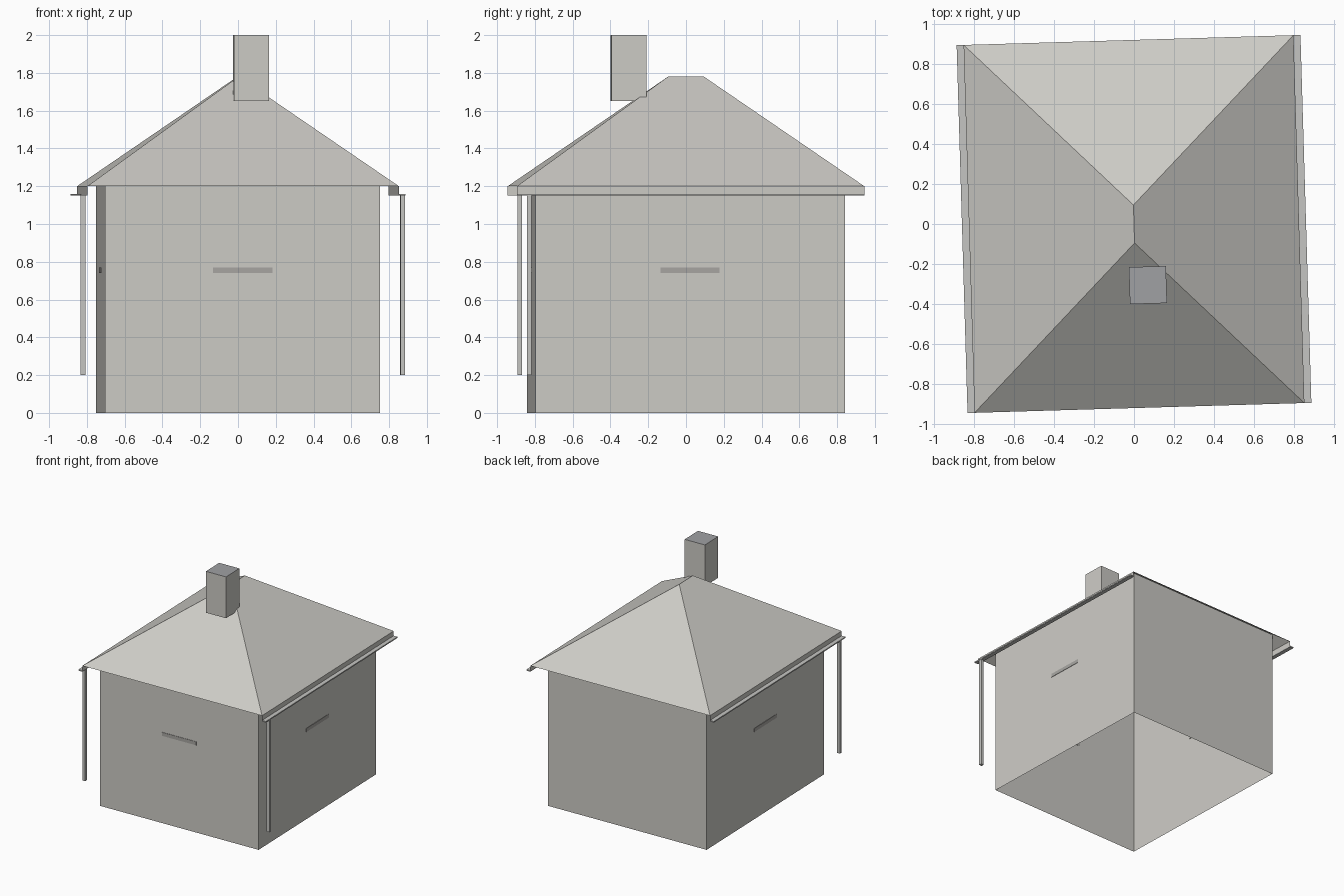
import bpy, bmesh
from math import radians
from mathutils import Matrix

cube = bpy.data.objects.get("Cube")
if cube:
    bpy.data.objects.remove(cube, do_unlink=True)

TURN = Matrix.Rotation(radians(1.7), 4, 'Z')   # whole house sits slightly turned
WALL_X, WALL_Y = 0.728, 0.82
EAVE_X, EAVE_Y, EAVE_Z = 0.825, 0.92, 1.2
RIDGE_Y, RIDGE_Z = 0.095, 1.78
WALL_TOP = 1.265


def material(name, colour):
    m = bpy.data.materials.new(name)
    m.use_nodes = True
    m.diffuse_color = (*colour, 1)
    m.node_tree.nodes["Principled BSDF"].inputs["Base Color"].default_value = (*colour, 1)
    return m


warm_grey = material("warm_grey", (0.61, 0.60, 0.565))
mid_grey = material("mid_grey", (0.39, 0.38, 0.36))
cool_grey = material("cool_grey", (0.35, 0.355, 0.37))
pipe_grey = material("pipe_grey", (0.56, 0.56, 0.54))


def finish(name, bm, *mats):
    mesh = bpy.data.meshes.new(name)
    bm.transform(TURN)
    bm.to_mesh(mesh)
    bm.free()
    for m in mats:
        mesh.materials.append(m)
    obj = bpy.data.objects.new(name, mesh)
    bpy.context.collection.objects.link(obj)
    return obj


def box_mesh(x, y, z):
    """Box from (min, max) pairs."""
    bm = bmesh.new()
    bmesh.ops.create_cube(bm, size=1)
    for v in bm.verts:
        v.co = [r[0] if c < 0 else r[1] for c, r in zip(v.co, (x, y, z))]
    return bm


# Walls: open at the bottom and under the roof
bm = box_mesh((-WALL_X, WALL_X), (-WALL_Y, WALL_Y), (0, WALL_TOP))
bm.normal_update()
bmesh.ops.delete(bm, geom=[f for f in bm.faces if abs(f.normal.z) > 0.5],
                 context='FACES_ONLY')
finish("walls", bm, warm_grey)

# Hipped roof shell with a hanging fascia on each long side
bm = bmesh.new()
ridge = {s: bm.verts.new((0, s * RIDGE_Y, RIDGE_Z)) for s in (-1, 1)}
eave = {(i, j): bm.verts.new((i * EAVE_X, j * EAVE_Y, EAVE_Z))
        for i in (-1, 1) for j in (-1, 1)}
for s in (-1, 1):
    bm.faces.new((eave[-s, s], ridge[s], eave[s, s])).normal_update()
    bm.faces.new((eave[s, -s], eave[s, s], ridge[s], ridge[-s]))
for f in bm.faces:
    f.normal_update()
    if f.normal.z < 0:
        f.normal_flip()
for s in (-1, 1):
    low = [bm.verts.new((s * EAVE_X, j * EAVE_Y, EAVE_Z - 0.05)) for j in (-s, s)]
    bm.faces.new((low[0], low[1], eave[s, s], eave[s, -s]))
finish("roof", bm, warm_grey)

# Chimney with a cool grey top
bm = box_mesh((-0.032, 0.153), (-0.4, -0.215), (1.65, 2.0))
bm.normal_update()
for f in bm.faces:
    f.material_index = 1 if f.normal.z > 0.5 else 0
finish("chimney", bm, warm_grey, cool_grey)

# Gutters, downpipes and wall bars on both long sides
for side, s in (("left", 1), ("right", -1)):
    def span(a, b):
        return tuple(sorted((s * a, s * b)))
    finish(side + "_gutter", box_mesh(span(EAVE_X, 0.86), (-EAVE_Y, EAVE_Y),
                                      (1.15, 1.16)), pipe_grey)
    finish(side + "_downpipe", box_mesh(span(0.834, 0.859), (-0.868, -0.843),
                                        (0.2, 1.15)), pipe_grey)
    finish(side + "_bar", box_mesh(span(WALL_X - 0.002, WALL_X + 0.003),
                                   (-0.157, 0.157), (0.74, 0.77)), mid_grey)

# Front wall bar
finish("front_bar", box_mesh((-0.157, 0.157), (-WALL_Y - 0.003, -WALL_Y + 0.002),
                             (0.74, 0.77)), mid_grey)
